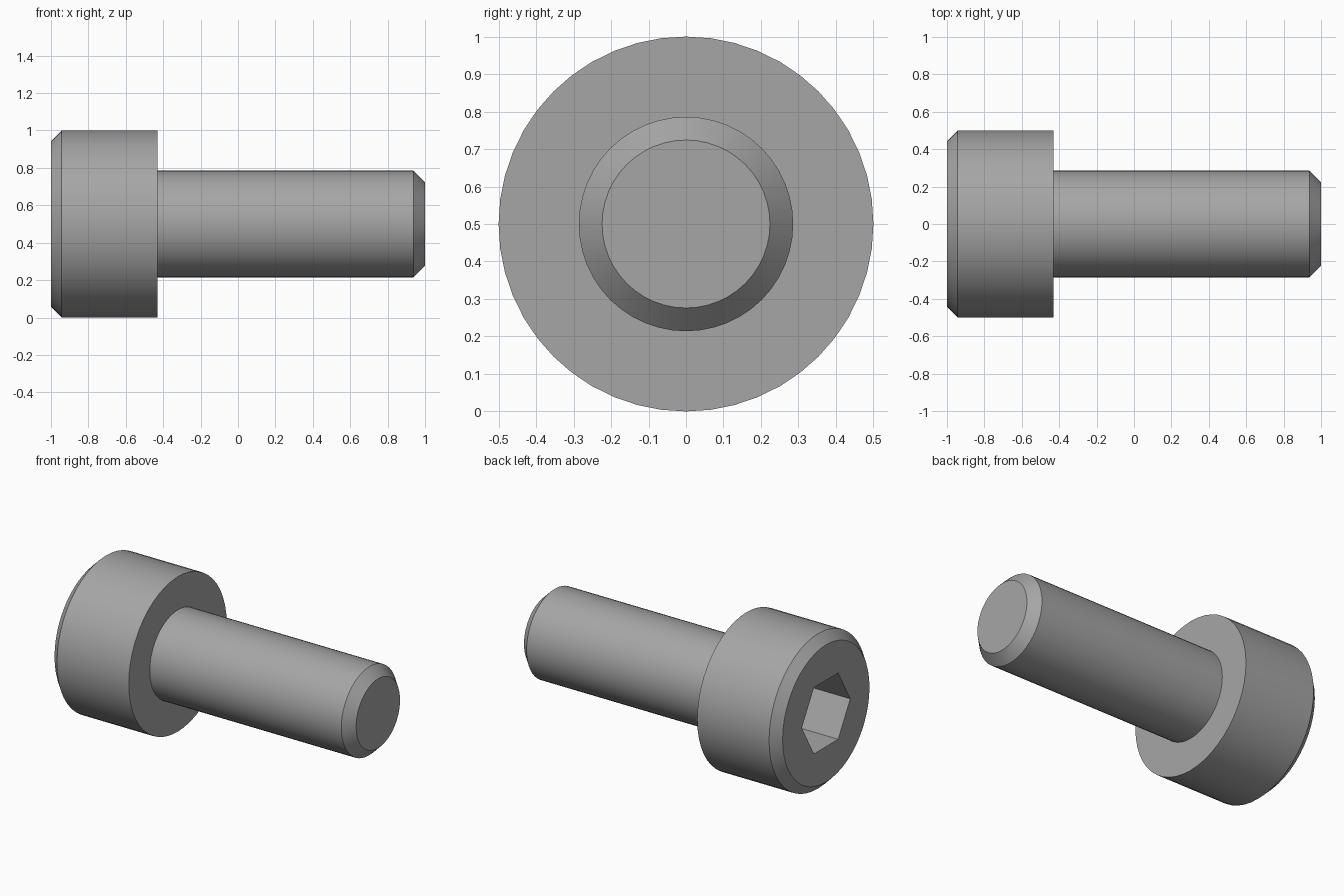
import bpy, bmesh, math
from mathutils import Matrix

cube = bpy.data.objects.get("Cube")
if cube:
    bpy.data.objects.remove(cube, do_unlink=True)

SEGMENTS = 48
AXIS_HEIGHT = 0.5
HEAD_R, SHANK_R = 0.5, 0.286
UNDERSIDE = -0.43
HEAD_BEVEL, TIP_BEVEL = 0.057, 0.062
SOCKET_R, SOCKET_DEPTH = 0.247, 0.286

steel = bpy.data.materials.new("steel_grey")
steel.use_nodes = True
colour = (0.38, 0.38, 0.38, 1)
steel.diffuse_color = colour
steel.node_tree.nodes["Principled BSDF"].inputs["Base Color"].default_value = colour


def lathe(name, profile, sides):
    """Closed solid turned about the x axis from (x, radius) points; first vertex of each ring lies on +y."""
    bm = bmesh.new()
    rings = []
    for x, r in profile:
        angles = [2 * math.pi * i / sides for i in range(sides)]
        rings.append([bm.verts.new((x, r * math.cos(a), r * math.sin(a))) for a in angles])
    for a, b in zip(rings, rings[1:]):
        for i in range(sides):
            j = (i + 1) % sides
            bm.faces.new((a[i], a[j], b[j], b[i]))
    bm.faces.new(rings[0])
    bm.faces.new(rings[-1])
    bmesh.ops.recalc_face_normals(bm, faces=bm.faces)
    bm.transform(Matrix.Translation((0, 0, AXIS_HEIGHT)))
    mesh = bpy.data.meshes.new(name)
    bm.to_mesh(mesh)
    bm.free()
    mesh.materials.append(steel)
    obj = bpy.data.objects.new(name, mesh)
    bpy.context.scene.collection.objects.link(obj)
    return obj


# Head and shank turned as one solid, with bevelled ends
screw = lathe("socket_screw", [
    (-1, HEAD_R - HEAD_BEVEL),
    (-1 + HEAD_BEVEL, HEAD_R),
    (UNDERSIDE, HEAD_R),
    (UNDERSIDE, SHANK_R),
    (1 - TIP_BEVEL, SHANK_R),
    (1, SHANK_R - TIP_BEVEL),
], SEGMENTS)

# Hexagonal socket cut into the head
cutter = lathe("socket_cutter", [(-1.1, SOCKET_R), (-1 + SOCKET_DEPTH, SOCKET_R)], 6)
cutter.hide_render = True
cut = screw.modifiers.new("hex_socket", "BOOLEAN")
cut.operation = "DIFFERENCE"
cut.solver = "EXACT"
cut.object = cutter

bpy.ops.object.select_all(action="DESELECT")
bpy.context.view_layer.objects.active = screw
screw.select_set(True)
bpy.ops.object.modifier_apply(modifier=cut.name)
bpy.data.objects.remove(cutter, do_unlink=True)

# Smooth round sides, crisp rims and socket
bpy.ops.object.shade_smooth_by_angle(angle=math.radians(30))
